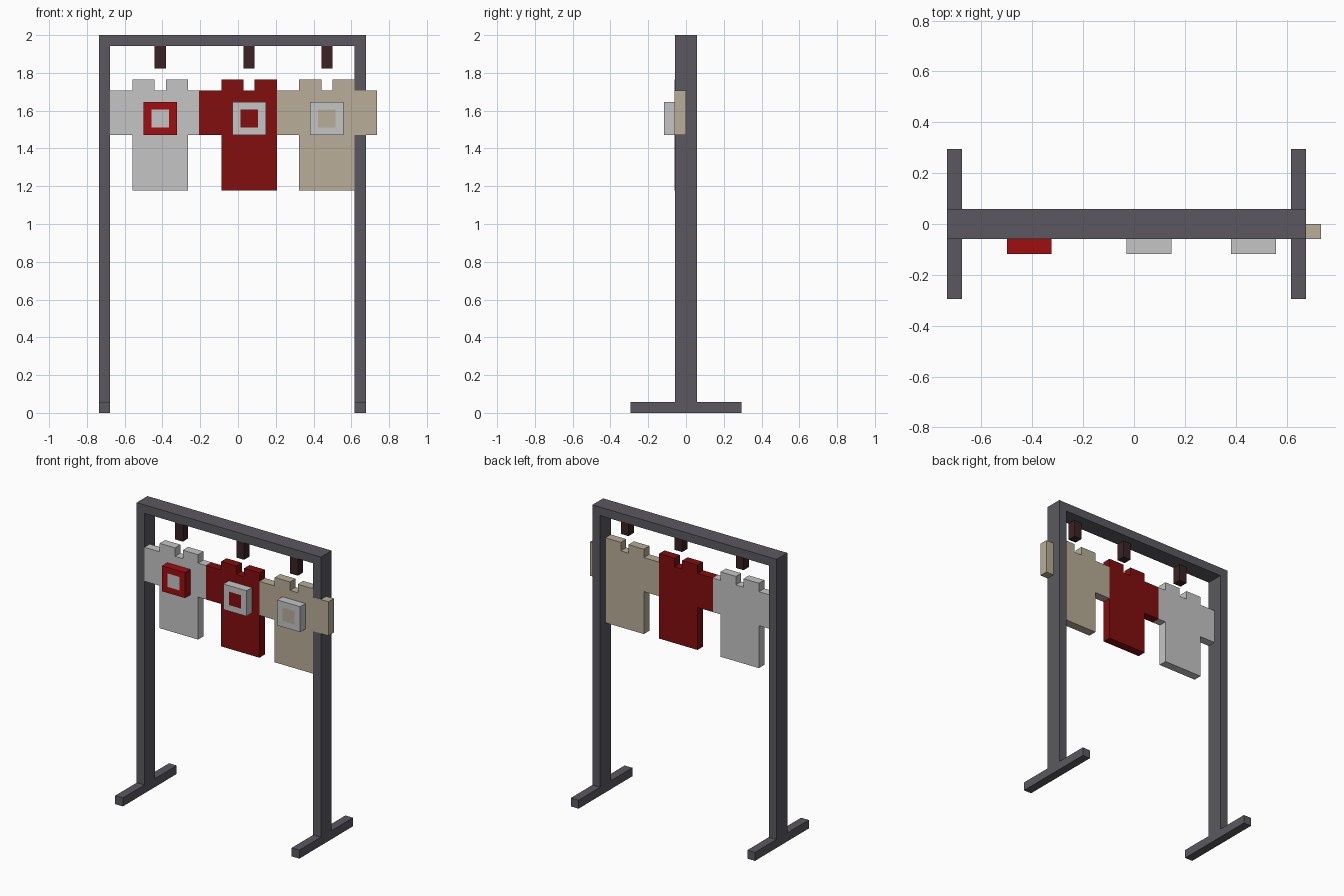
import bpy, bmesh

if "Cube" in bpy.data.objects:
    bpy.data.objects.remove(bpy.data.objects["Cube"])

V = 2 / 34      # block size: the model sits on a 25 x 10 x 34 block grid
X0 = -12.5      # grid column 0 in blocks


def material(name, srgb):
    m = bpy.data.materials.new(name)
    lin = [((c / 255 + 0.055) / 1.055) ** 2.4 for c in srgb]
    m.diffuse_color = (*lin, 1)
    m.use_nodes = True
    m.node_tree.nodes["Principled BSDF"].inputs["Base Color"].default_value = m.diffuse_color
    return m


GREY = material("frame grey", (91, 89, 96))
BROWN = material("hook brown", (58, 36, 36))
WHITE = material("pale grey", (197, 197, 197))
DARK_RED = material("dark red", (130, 13, 15))
RED = material("bright red", (160, 14, 16))
TAN = material("tan", (184, 174, 152))


def slab(name, outline, y0, y1, mats, inset=False):
    """Extrude an x-z outline (in blocks) from y0 (front) to y1 (back)."""
    bm = bmesh.new()
    front = bm.faces.new([bm.verts.new(((x + X0) * V, y0 * V, z * V)) for x, z in outline])
    ext = bmesh.ops.extrude_face_region(bm, geom=[front], use_keep_orig=True)
    moved = [g for g in ext["geom"] if isinstance(g, bmesh.types.BMVert)]
    bmesh.ops.translate(bm, verts=moved, vec=(0, (y1 - y0) * V, 0))
    bmesh.ops.recalc_face_normals(bm, faces=bm.faces)
    if inset:  # centre square in the second colour
        face = min(bm.faces, key=lambda f: f.calc_center_median().y)
        bmesh.ops.inset_region(bm, faces=[face], thickness=V)
        face.material_index = 1
    me = bpy.data.meshes.new(name)
    bm.to_mesh(me)
    bm.free()
    for m in mats:
        me.materials.append(m)
    ob = bpy.data.objects.new(name, me)
    bpy.context.collection.objects.link(ob)
    return ob


def rect(x0, x1, z0, z1):
    return [(x0, z0), (x1, z0), (x1, z1), (x0, z1)]


# Rack: two posts and a top bar in one arch, standing on two feet
slab("rack_arch", [(0, 1), (1, 1), (1, 33), (23, 33), (23, 1), (24, 1), (24, 34), (0, 34)],
     -1, 1, [GREY])
for side, x in (("left", 0), ("right", 23)):
    slab("foot_" + side, rect(x, x + 1, 0, 1), -5, 5, [GREY])

# Shirts: sleeve start, body start, sleeve end, neck gap column, colours, front plane
shirts = [
    ("left", 1, 3, 9, 5, WHITE, RED, -1),
    ("middle", 9, 11, 16, 13, DARK_RED, WHITE, -1),
    ("right", 16, 18, 25, 20, TAN, WHITE, -1.015),  # sleeve runs through the post
]
for name, s0, b0, s1, n, cloth, badge, front in shirts:
    b1 = b0 + 5
    outline = [(b0, 20), (b1, 20), (b1, 25)]
    outline += [(s1, 25), (s1, 29)] if s1 > b1 else []
    outline += [(b1, 29)] if s1 > b1 else []
    outline += [(b1, 30), (n + 1, 30), (n + 1, 29), (n, 29), (n, 30), (b0, 30),
                (b0, 29), (s0, 29), (s0, 25), (b0, 25)]
    slab("shirt_" + name, outline, front, 0, [cloth])
    # Square badge with a centre in the shirt colour
    slab("badge_" + name, rect(n - 1, n + 2, 25, 28), -2, front, [badge, cloth], inset=True)
    # Hook under the bar
    slab("hook_" + name, rect(n, n + 1, 31, 33), -1, 0, [BROWN])
